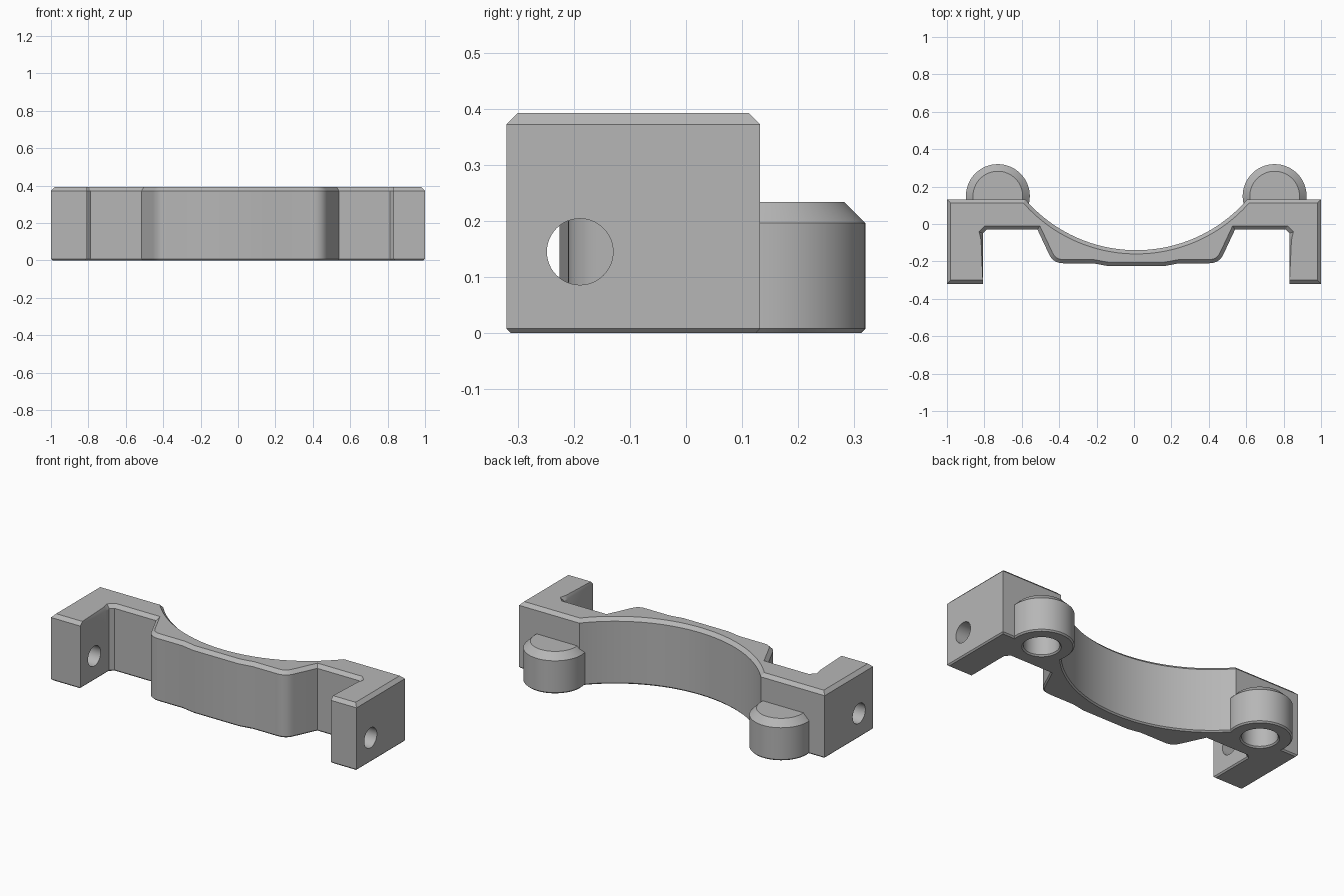
import bpy, bmesh, math
from mathutils import Vector, Matrix

cube = bpy.data.objects.get("Cube")
if cube:
    bpy.data.objects.remove(cube, do_unlink=True)

CX = 0.012            # centre line of the curved saddle
HEIGHT = 0.392
BACK = 0.132
ARM_IN = 0.82
ARC_R, ARC_Y, ARC_HALF = 0.785, 0.645, 0.594

grey = bpy.data.materials.new("plain grey")
grey.use_nodes = True
COLOUR = (0.47, 0.47, 0.47, 1)
grey.diffuse_color = COLOUR
grey.node_tree.nodes["Principled BSDF"].inputs["Base Color"].default_value = COLOUR


def loft(name, rings):
    """Closed solid through rings that have equal point counts."""
    bm = bmesh.new()
    loops = [[bm.verts.new(p) for p in ring] for ring in rings]
    n = len(loops[0])
    for low, high in zip(loops, loops[1:]):
        for i in range(n):
            j = (i + 1) % n
            bm.faces.new((low[i], low[j], high[j], high[i]))
    bm.faces.new(loops[0][::-1])
    bm.faces.new(loops[-1])
    bmesh.ops.recalc_face_normals(bm, faces=bm.faces)
    mesh = bpy.data.meshes.new(name)
    bm.to_mesh(mesh)
    bm.free()
    mesh.materials.append(grey)
    obj = bpy.data.objects.new(name, mesh)
    bpy.context.collection.objects.link(obj)
    return obj


def lathe(name, profile, matrix, sides=64):
    """Round solid from (radius, height) pairs."""
    turn = [2 * math.pi * i / sides for i in range(sides)]
    return loft(name, [[matrix @ Vector((r * math.cos(a), r * math.sin(a), z))
                        for a in turn] for r, z in profile])


def inset(points, amount, keep_arms):
    """Move every edge of a counter-clockwise outline inwards."""
    edges = []
    for a, b in zip(points, points[1:] + points[:1]):
        d = (b - a).normalized()
        on_arm = abs(abs(a.x - CX) - ARM_IN) < 1e-4 and abs(a.x - b.x) < 1e-4
        sharp = keep_arms and on_arm and (a.y + b.y) / 2 < -0.1
        edges.append((Vector((-d.y, d.x)), 0 if sharp else amount))
    result = []
    for i, p in enumerate(points):
        (n1, d1), (n2, d2) = edges[i - 1], edges[i]
        det = n1.x * n2.y - n1.y * n2.x
        if abs(det) < 1e-3:
            move = n1 * (d1 + d2) / 2
        else:
            move = Vector(((d1 * n2.y - d2 * n1.y) / det, (n1.x * d2 - n2.x * d1) / det))
        result.append(p + move)
    return result


def combine(target, other, operation):
    mod = target.modifiers.new(operation.lower(), 'BOOLEAN')
    mod.operation = operation
    mod.solver = 'EXACT'
    mod.object = other
    bpy.context.view_layer.objects.active = target
    bpy.ops.object.modifier_apply(modifier=mod.name)
    bpy.data.objects.remove(other, do_unlink=True)


# Plan outline: front block with rounded corner, recess, arm, back
p0, p1, p2 = Vector((0.39, -0.21)), Vector((0.445, -0.21)), Vector((0.467, -0.16))
half = [Vector((0.15, -0.225)), Vector((0.23, -0.21))]
for i in range(9):
    t = i / 8
    half.append(p0 * (1 - t) ** 2 + p1 * 2 * t * (1 - t) + p2 * t * t)
half += [Vector(p) for p in ((0.528, -0.03), (0.80, -0.03), (ARM_IN, -0.05),
                             (ARM_IN, -0.085), (ARM_IN, -0.32), (1, -0.32),
                             (1, BACK), (ARC_HALF, BACK))]


def place(p, side):
    return Vector((side if p.x == 1 else CX + side * p.x, p.y))


# Curved saddle at the back
sweep = math.asin(ARC_HALF / ARC_R)
STEPS = 48
arc = []
for i in range(1, STEPS):
    a = sweep * (1 - 2 * i / STEPS)
    arc.append(Vector((CX + ARC_R * math.sin(a), ARC_Y - ARC_R * math.cos(a))))
outline = [place(p, 1) for p in half] + arc + [place(p, -1) for p in reversed(half)]

# Main body with chamfered top and bottom edges
levels = [(0, inset(outline, 0.008, False)), (0.008, outline),
          (HEIGHT - 0.02, outline), (HEIGHT, inset(outline, 0.02, True))]
body = loft("bracket_body", [[(p.x, p.y, z) for p in ring] for z, ring in levels])

for side in (-1, 1):
    # Round boss behind each arm, with a blind socket underneath
    spot = Matrix.Translation((CX + side * 0.74, 0.149, 0))
    boss = lathe("boss", [(0.163, 0), (0.171, 0.008), (0.171, 0.196), (0.133, 0.234)], spot)
    combine(body, boss, 'UNION')
    socket = lathe("socket_cutter", [(0.113, -0.01), (0.095, 0.008), (0.095, 0.17)], spot)
    combine(body, socket, 'DIFFERENCE')
    # Cross hole through each arm
    cross = Matrix.Translation((side * 0.9, -0.189, 0.145)) @ Matrix.Rotation(math.pi / 2, 4, 'Y')
    pin = lathe("pin_cutter", [(0.059, -0.2), (0.059, 0.2)], cross, 48)
    combine(body, pin, 'DIFFERENCE')

# Smooth the round walls and keep the chamfers crisp
bpy.ops.object.select_all(action='DESELECT')
body.select_set(True)
bpy.context.view_layer.objects.active = body
bpy.ops.object.shade_smooth_by_angle(angle=math.radians(25))
